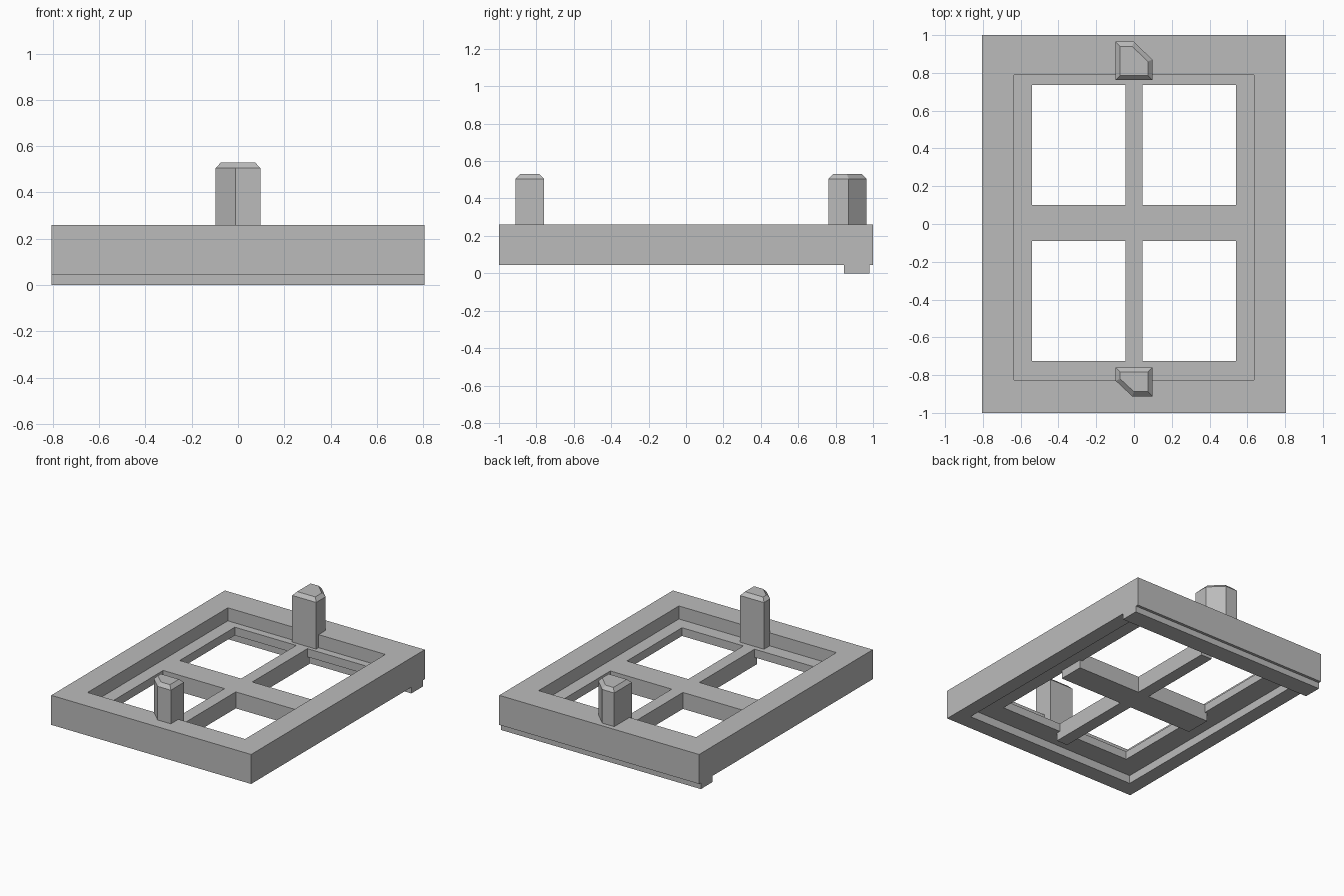
import bpy
import bmesh

if "Cube" in bpy.data.objects:
    bpy.data.objects.remove(bpy.data.objects["Cube"], do_unlink=True)

# One plain grey for the whole piece
grey = bpy.data.materials.new("plain grey")
grey.use_nodes = True
colour = (0.5, 0.5, 0.5, 1)
grey.diffuse_color = colour
grey.node_tree.nodes["Principled BSDF"].inputs["Base Color"].default_value = colour


def loft(name, sections, closed=False):
    """Join stacked (outline, z) sections; closed wraps last to first, else both ends are capped."""
    bm = bmesh.new()
    rings = [[bm.verts.new((x, y, z)) for x, y in outline] for outline, z in sections]
    pairs = list(zip(rings, rings[1:]))
    if closed:
        pairs.append((rings[-1], rings[0]))
    else:
        bm.faces.new(rings[0])
        bm.faces.new(rings[-1])
    for low, high in pairs:
        for i in range(len(low)):
            j = (i + 1) % len(low)
            bm.faces.new((low[i], low[j], high[j], high[i]))
    bmesh.ops.recalc_face_normals(bm, faces=bm.faces)
    mesh = bpy.data.meshes.new(name)
    bm.to_mesh(mesh)
    bm.free()
    mesh.materials.append(grey)
    obj = bpy.data.objects.new(name, mesh)
    bpy.context.collection.objects.link(obj)
    return obj


def rect(x, front, back):
    return [(-x, front), (x, front), (x, back), (-x, back)]


def cross(x, front, back):
    """Plus-shaped outline of the two glazing bars."""
    w, f, b = 0.045, -0.09, 0.10
    return [(-w, front), (w, front), (w, f), (x, f), (x, b), (w, b),
            (w, back), (-w, back), (-w, b), (-x, b), (-x, f), (-w, f)]


BASE, UNDER, LEDGE, TOP = 0.045, 0.105, 0.165, 0.26

# Frame: rim, inner ledge and the rebate underneath
outer = rect(0.806, -1, 1)
recess = rect(0.635, -0.825, 0.79)
opening = rect(0.54, -0.725, 0.735)
rebate = rect(0.70, -0.88, 0.845)
loft("frame", [(outer, BASE), (outer, TOP), (recess, TOP), (recess, LEDGE),
               (opening, LEDGE), (opening, UNDER), (rebate, UNDER), (rebate, BASE)], closed=True)

# Crossing bars, reaching a little under the ledge
long_cross = cross(0.56, -0.755, 0.76)
short_cross = cross(0.54, -0.725, 0.735)
loft("cross_bars", [(long_cross, BASE), (long_cross, UNDER),
                    (short_cross, UNDER), (short_cross, LEDGE)])

# Foot strip under the back edge
strip = rect(0.806, 0.845, 0.98)
loft("back_foot_strip", [(strip, 0), (strip, BASE)])


# Upright pegs with one cut corner and a chamfered top
def peg(name, outline, top_outline):
    loft(name, [(outline, LEDGE), (outline, 0.505), (top_outline, 0.53)])


peg("back_peg",
    [(-0.097, 0.762), (0.097, 0.762), (0.097, 0.87), (0, 0.965), (-0.097, 0.965)],
    [(-0.073, 0.786), (0.073, 0.786), (0.073, 0.86), (-0.01, 0.941), (-0.073, 0.941)])
peg("front_peg",
    [(-0.097, -0.76), (-0.097, -0.83), (-0.01, -0.912), (0.097, -0.912), (0.097, -0.76)],
    [(-0.073, -0.784), (-0.073, -0.82), (0, -0.888), (0.073, -0.888), (0.073, -0.784)])
